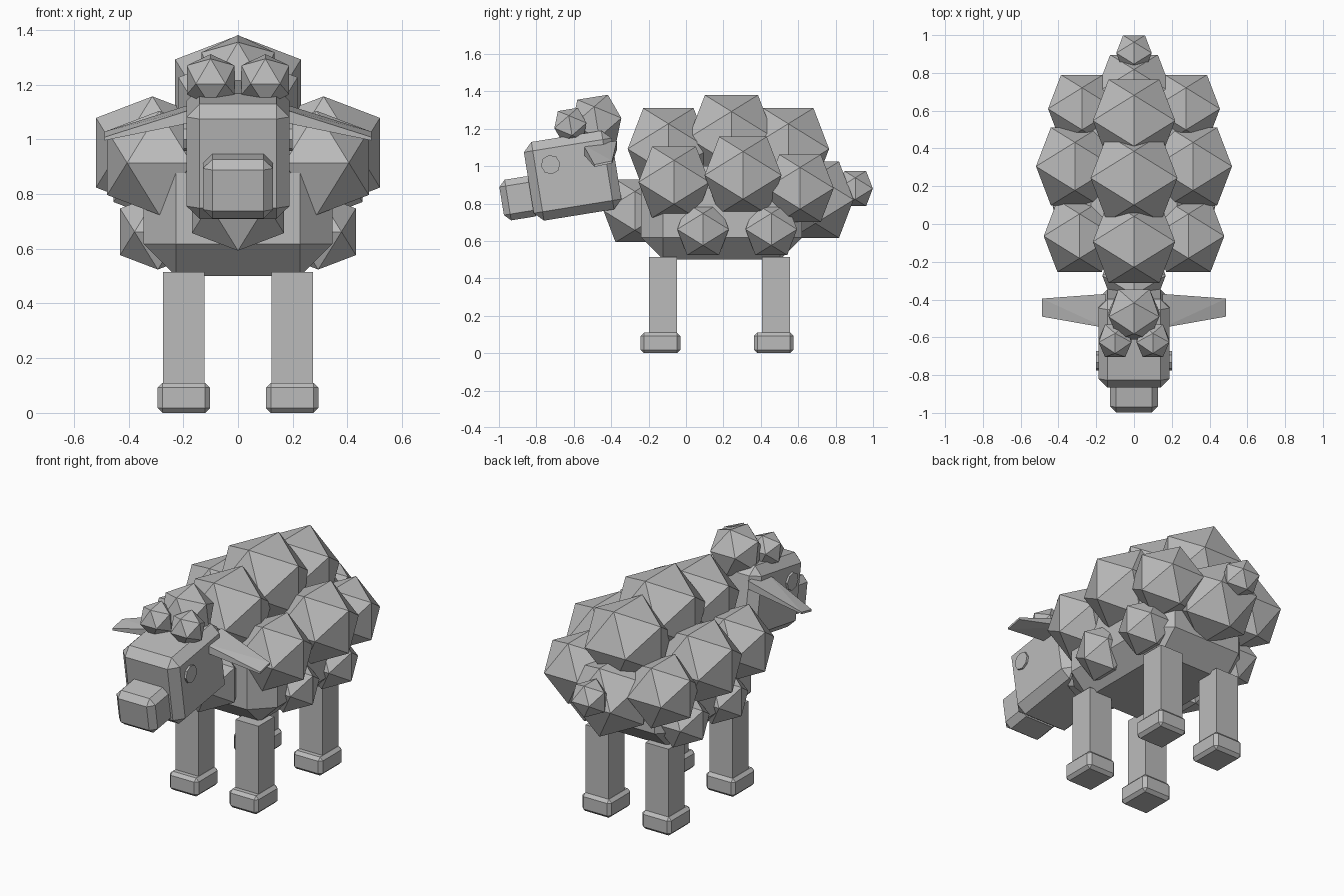
import bpy
import bmesh
from mathutils import Matrix, Vector

if "Cube" in bpy.data.objects:
    bpy.data.objects.remove(bpy.data.objects["Cube"], do_unlink=True)

GOLDEN = (1 + 5 ** 0.5) / 2
HEAD_TILT = 0.16

grey = bpy.data.materials.new("plain_grey")
grey.use_nodes = True
grey.diffuse_color = (0.5, 0.5, 0.5, 1)
grey.node_tree.nodes["Principled BSDF"].inputs["Base Color"].default_value = (0.5, 0.5, 0.5, 1)


def finish(name, bm, location, tilt=0):
    """Turn a bmesh into a flat shaded object."""
    bmesh.ops.recalc_face_normals(bm, faces=bm.faces)
    mesh = bpy.data.meshes.new(name)
    bm.to_mesh(mesh)
    bm.free()
    mesh.materials.append(grey)
    obj = bpy.data.objects.new(name, mesh)
    obj.location = location
    obj.rotation_euler.x = tilt
    bpy.context.collection.objects.link(obj)
    return obj


def box(name, location, size, bevel=0, tilt=0):
    """Box with a single flat chamfer."""
    bm = bmesh.new()
    bmesh.ops.create_cube(bm, size=1, matrix=Matrix.Diagonal((*size, 1)))
    if bevel:
        bmesh.ops.bevel(bm, geom=bm.edges[:], offset=bevel, segments=1,
                        affect='EDGES', profile=0.5)
    return finish(name, bm, location, tilt)


def tuft(name, location, radius, tilt=0):
    """Icosahedron with an edge on top; radius is its reach along each axis."""
    bm = bmesh.new()
    short = radius / GOLDEN
    for a in (-short, short):
        for b in (-radius, radius):
            for corner in ((0, a, b), (a, b, 0), (b, 0, a)):
                bm.verts.new(corner)
    bmesh.ops.convex_hull(bm, input=bm.verts[:])
    return finish(name, bm, location, tilt)


# Body
box("body", (0, 0.19, 0.75), (0.69, 0.86, 0.5), 0.118)

# Wool along the middle
for name, y, z, radius in (("front_back_wool", -0.094, 1.092, 0.218),
                           ("middle_back_wool", 0.243, 1.15, 0.23),
                           ("rear_back_wool", 0.547, 1.092, 0.218),
                           ("chest_wool", -0.273, 0.761, 0.168),
                           ("rump_wool", 0.692, 0.82, 0.204),
                           ("tail", 0.905, 0.88, 0.094)):
    tuft(name, (0, y, z), radius)

# Wool on the flanks, legs, hooves, ears and eyes, on both sides
for side, s in (("left", 1), ("right", -1)):
    for name, x, y, z, radius in (("shoulder_wool", 0.288, -0.064, 0.914, 0.19),
                                  ("flank_wool", 0.313, 0.305, 0.951, 0.206),
                                  ("hip_wool", 0.275, 0.61, 0.882, 0.18),
                                  ("front_belly_wool", 0.293, 0.091, 0.662, 0.138),
                                  ("rear_belly_wool", 0.293, 0.456, 0.662, 0.138)):
        tuft(f"{side}_{name}", (s * x, y, z), radius)

    for end, y in (("front", -0.123), ("rear", 0.482)):
        box(f"{side}_{end}_leg", (s * 0.198, y, 0.2825), (0.152, 0.15, 0.465))
        box(f"{side}_{end}_hoof", (s * 0.198, y - 0.013, 0.055), (0.192, 0.212, 0.11), 0.018)

    tuft(f"{side}_forelock", (s * 0.1, -0.618, 1.217), 0.087, HEAD_TILT)

    # Ear: a drooping blade, thick at the root and thin at the tip
    bm = bmesh.new()
    for x, front, rear, z, thick in ((0.15, -0.55, -0.37, 1.1, 0.05),
                                     (0.488, -0.49, -0.395, 1.012, 0.012)):
        for y, lift in ((front, -0.01), (rear, 0.01)):
            for t in (-thick / 2, thick / 2):
                bm.verts.new((s * x, y, z + lift + t))
    bmesh.ops.convex_hull(bm, input=bm.verts[:])
    finish(f"{side}_ear", bm, (0, 0, 0))

    # Eye: a low disc on the side of the head
    bm = bmesh.new()
    turn = Matrix.Rotation(1.5708, 4, 'Y')
    bmesh.ops.create_cone(bm, cap_ends=True, segments=8, radius1=0.052,
                          radius2=0.052, depth=0.03, matrix=turn)
    finish(f"{side}_eye", bm, (s * 0.185, -0.724, 1.008), HEAD_TILT)

# Head
box("head", (0, -0.606, 0.949), (0.376, 0.475, 0.426), 0.048, HEAD_TILT)
box("muzzle", (0, -0.887, 0.829), (0.256, 0.2, 0.22), 0.034, HEAD_TILT)
tuft("crown_wool", (0, -0.478, 1.236), 0.134, HEAD_TILT)
